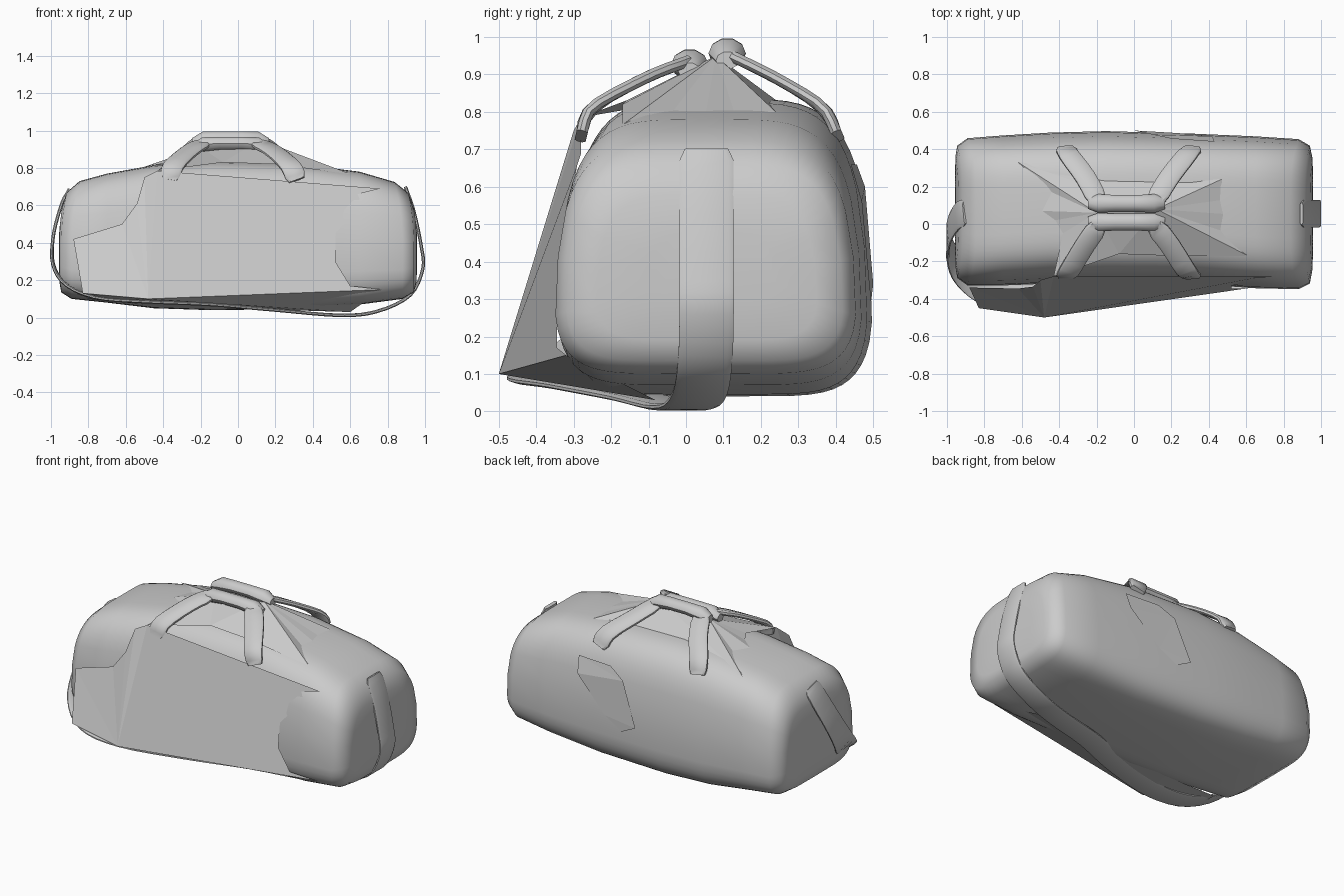
import bpy, bmesh, math
from mathutils import Vector

if "Cube" in bpy.data.objects:
    bpy.data.objects.remove(bpy.data.objects["Cube"])


def finish(name, bm, angle=None):
    bmesh.ops.recalc_face_normals(bm, faces=bm.faces)
    me = bpy.data.meshes.new(name)
    bm.to_mesh(me)
    bm.free()
    ob = bpy.data.objects.new(name, me)
    bpy.context.collection.objects.link(ob)
    if angle:
        bpy.ops.object.select_all(action='DESELECT')
        ob.select_set(True)
        bpy.context.view_layer.objects.active = ob
        bpy.ops.object.shade_smooth_by_angle(angle=math.radians(angle))
    return ob


def loft(name, rings, angle=40):
    bm = bmesh.new()
    loops = [[bm.verts.new(p) for p in r] for r in rings]
    n = len(loops[0])
    for a, b in zip(loops, loops[1:]):
        for i in range(n):
            j = (i + 1) % n
            bm.faces.new((a[i], a[j], b[j], b[i]))
    bm.faces.new(loops[0])
    bm.faces.new(loops[-1])
    return finish(name, bm, angle)


def spline(pts, steps):
    p = [Vector(q) for q in pts]
    p = [2 * p[0] - p[1]] + p + [2 * p[-1] - p[-2]]
    out = []
    for k in range(1, len(p) - 2):
        a, b, c, d = p[k - 1:k + 3]
        for s in range(steps):
            t = s / steps
            out.append(0.5 * (2 * b + (c - a) * t + (2 * a - 5 * b + 4 * c - d) * t * t
                              + (3 * b - a - 3 * c + d) * t ** 3))
    return out + [p[-2]]


def ribbon(name, pts, side, width, thick, steps=3):
    path = spline(pts, steps)
    rings = []
    for i, p in enumerate(path):
        t = (path[min(i + 1, len(path) - 1)] - path[max(i - 1, 0)]).normalized()
        s = Vector(side)
        s = (s - t * s.dot(t)).normalized()
        n = t.cross(s)
        w = width * (0.8 if i in (0, len(path) - 1) else 1) / 2
        h = thick / 2
        rings.append([p + s * w * u + n * h * v for u, v in
                      ((-1, -.4), (-.8, -1), (.8, -1), (1, -.4), (1, .4), (.8, 1), (-.8, 1), (-1, .4))])
    return loft(name, rings)


def patch(name, pts, faces):
    bm = bmesh.new()
    vs = [bm.verts.new(p) for p in pts]
    for f in faces:
        bm.faces.new([vs[i] for i in f])
    return finish(name, bm)


# Soft body: stations of x, front y, back y, bottom z, top z
stations = [
    (-.957, -.10, .24, .30, .48), (-.955, -.23, .36, .19, .60), (-.945, -.29, .42, .135, .67),
    (-.89, -.33, .46, .10, .73), (-.7, -.33, .475, .08, .77), (-.45, -.32, .49, .05, .815),
    (-.15, -.32, .498, .04, .835), (.3, -.32, .485, .045, .825), (.65, -.345, .47, .07, .78),
    (.88, -.35, .455, .10, .725), (.94, -.32, .42, .135, .665), (.955, -.24, .35, .19, .58),
    (.957, -.10, .24, .30, .48)]
rings = []
for x, yf, yb, zb, zt in stations:
    ring = []
    for k in range(48):
        a = 2 * math.pi * k / 48
        c, s = math.cos(a), math.sin(a)
        power = .45 if s > 0 else .34
        u = math.copysign(abs(c) ** power, c)
        v = math.copysign(abs(s) ** power, s)
        e = v + .45
        w = 1 - .2 * (e / 1.45) ** 2 if e > 0 else 1 - .07 * (e / .55) ** 2
        z = (zb + zt) / 2 + (zt - zb) / 2 * v
        # ends lean inwards towards the top
        lean = max(0, z - .4) ** 2 * .4 if abs(x) > .85 else 0
        ring.append((x - math.copysign(lean, x), (yf + yb) / 2 + (yb - yf) / 2 * u * w, z))
    rings.append(ring)
loft("bag_body", rings, 65)

# Sagging flat side panel and its underside
patch("front_side_panel",
      [(-.48, -.5, .10), (-.83, -.45, .13), (-.88, -.34, .42), (-.62, -.345, .50), (-.54, -.335, .61),
       (-.50, -.30, .75), (-.43, -.28, .785), (.76, -.28, .69), (.64, -.29, .66), (.66, -.30, .61),
       (.52, -.33, .45), (.52, -.345, .30), (.60, -.345, .17), (.77, -.32, .15), (.60, -.08, .03),
       (-.4, -.2, .06), (-.8, -.25, .1)],
      [(0, 1, 2), (0, 2, 3), (0, 3, 4), (0, 4, 5), (0, 5, 6), (0, 6, 7, 8, 9, 10, 11, 12, 13),
       (0, 13, 14), (0, 14, 15), (0, 15, 16), (0, 16, 1)])

# Tented top under the grips
patch("top_tent",
      [(-.2, .06, .91), (.12, .08, .95), (-.62, .33, .765), (.47, .24, .80), (.48, .13, .795),
       (.53, .05, .78), (.48, -.04, .795), (.61, -.17, .765), (.2, -.17, .82), (-.08, -.16, .83),
       (-.43, -.28, .785), (-.38, -.05, .825), (-.42, .02, .82), (-.49, .07, .81), (-.44, .17, .815)],
      [(1, 3, 4), (1, 4, 5), (1, 5, 6), (1, 6, 7), (1, 7, 8), (1, 8, 9), (0, 1, 9), (0, 9, 10),
       (0, 10, 11), (0, 11, 12), (0, 12, 13), (0, 13, 14), (0, 14, 2), (0, 2, 1), (1, 2, 3)])

# Two carrying handles, each with two webbing legs and a padded grip
handles = {
    "front": [(-.28, .735), (-.25, .81), (-.11, .89), (-.01, .93)],
    "back": [(.405, .735), (.365, .81), (.25, .885), (.12, .95)]}
for label, yz in handles.items():
    for end, xs in (("left", (-.365, -.345, -.26, -.19)), ("right", (.315, .28, .19, .11))):
        ribbon(f"{label}_handle_{end}_leg", [(x, y, z) for x, (y, z) in zip(xs, yz)],
               (1, 0, 0), .11, .03)
    gy, gz = (.01, .932) if label == "front" else (.11, .962)
    grip = []
    for x, r, dz in ((-.245, .03, -.025), (-.19, .05, -.006), (-.1, .045, 0), (.02, .045, 0),
                     (.11, .05, -.006), (.165, .03, -.025)):
        grip.append([(x, gy + r * math.cos(k * math.pi / 5), gz + dz + .8 * r * math.sin(k * math.pi / 5))
                     for k in range(10)])
    loft(f"{label}_grip", grip)

# Shoulder strap hanging round both ends and under the bag
ribbon("shoulder_strap",
       [(.895, .055, .70), (.94, .055, .57), (.98, .055, .38), (.988, .055, .26), (.92, .05, .12),
        (.75, .03, .035), (.55, -.02, .012), (.2, -.14, .04), (-.15, -.3, .07), (-.5, -.4, .085),
        (-.75, -.38, .105), (-.91, -.27, .17), (-.985, -.14, .28), (-.988, -.04, .43),
        (-.945, .04, .60), (-.905, .06, .68)],
       (0, 1, 0), .145, .018, 4)

# Creased panel on the back
patch("back_crease",
      [(.43, .440, .66), (.2, .456, .66), (.1, .478, .60), (.0, .500, .34), (.1, .494, .29), (.22, .487, .36),
       (.42, .469, .56)],
      [(0, 1, 2), (0, 2, 6), (6, 2, 5), (5, 2, 3), (5, 3, 4)])
